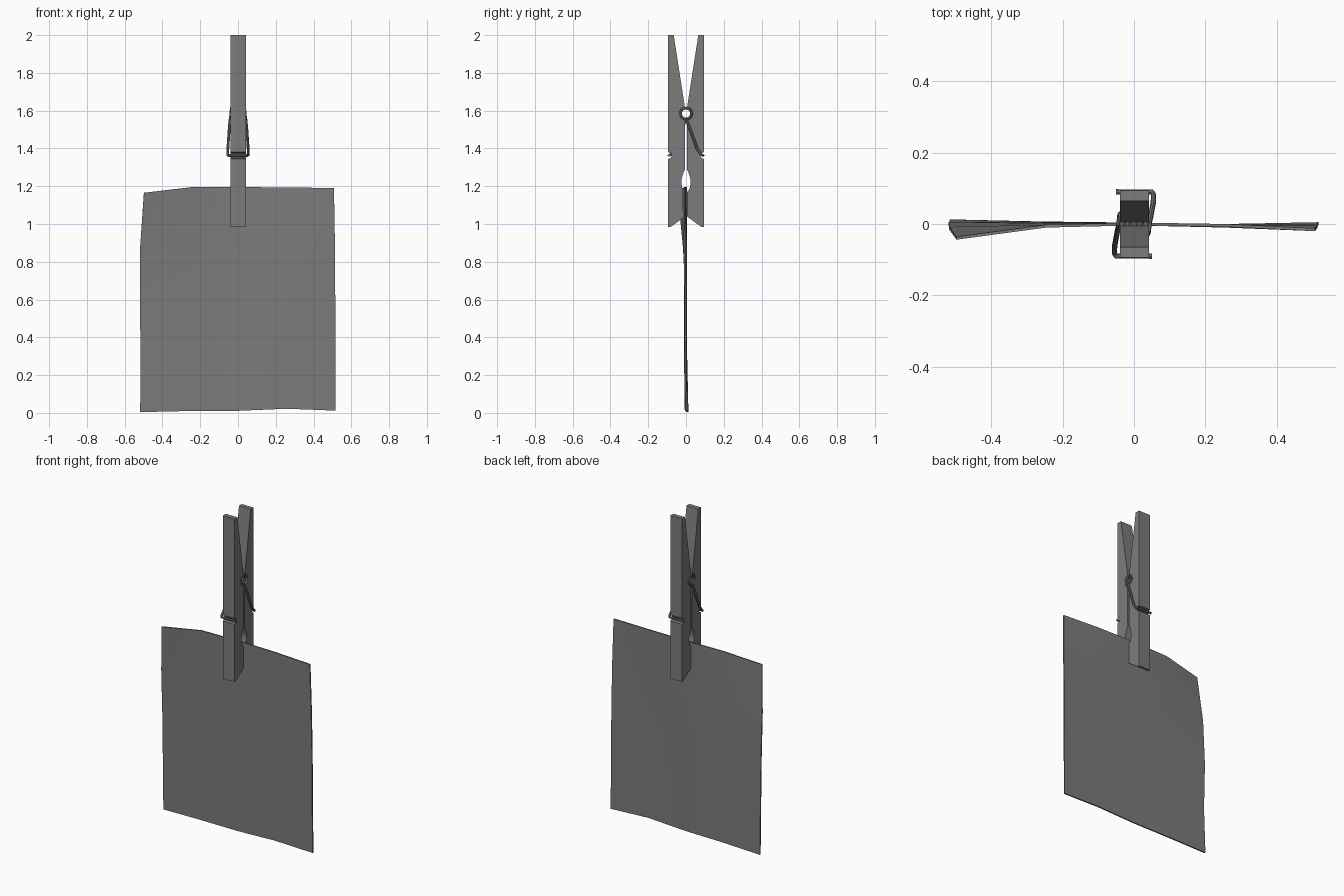
import bpy
import bmesh
from math import sin, cos, pi, radians
from mathutils import Vector

cube = bpy.data.objects.get("Cube")
if cube:
    bpy.data.objects.remove(cube, do_unlink=True)

grey = bpy.data.materials.new("grey")
grey.use_nodes = True
colour = (0.2, 0.2, 0.2, 1)
grey.diffuse_color = colour
grey.node_tree.nodes["Principled BSDF"].inputs["Base Color"].default_value = colour


def add_object(name, data):
    obj = bpy.data.objects.new(name, data)
    bpy.context.collection.objects.link(obj)
    data.materials.append(grey)
    return obj


def select(obj):
    bpy.ops.object.select_all(action='DESELECT')
    obj.select_set(True)
    bpy.context.view_layer.objects.active = obj


# Clothespin legs: one side profile, extruded across x and mirrored in y
COIL_Z = 1.585


def leg_profile():
    pts = [(0.094, 2.0), (0.065, 2.0)]
    # spring seat
    for i in range(9):
        a = radians(80 - 20 * i)
        pts.append((0.036 * cos(a), COIL_Z + 0.036 * sin(a)))
    # teardrop opening
    pts += [(0.005, 1.29), (0.016, 1.265), (0.024, 1.235), (0.025, 1.215),
            (0.02, 1.19), (0.012, 1.175), (0.005, 1.17)]
    # slanted jaw and outer notch
    pts += [(0.005, 1.04), (0.08, 0.985), (0.094, 0.985), (0.094, 1.345),
            (0.08, 1.35), (0.075, 1.362), (0.08, 1.375), (0.094, 1.38)]
    return pts


def add_leg(name, side):
    bm = bmesh.new()
    face = bm.faces.new([bm.verts.new((-0.039, side * y, z)) for y, z in leg_profile()])
    ext = bmesh.ops.extrude_face_region(bm, geom=[face])
    moved = [v for v in ext["geom"] if isinstance(v, bmesh.types.BMVert)]
    bmesh.ops.translate(bm, vec=(0.081, 0, 0), verts=moved)
    bmesh.ops.recalc_face_normals(bm, faces=bm.faces)
    mesh = bpy.data.meshes.new(name)
    bm.to_mesh(mesh)
    bm.free()
    return add_object(name, mesh)


front_leg = add_leg("front_leg", -1)
back_leg = add_leg("back_leg", 1)

# Spring: coil with an arm at each end hooking into the notches
arm = [Vector(p) for p in [(-0.05, 0.09, 1.363), (0.05, 0.09, 1.363), (0.055, 0.082, 1.366),
                           (0.054, 0.06, 1.395), (0.047, 0.022, 1.5)]]
other_arm = [Vector((-p.x, -p.y, p.z)) for p in reversed(arm)]
turns, steps = 5, 16
coil = []
for i in range(turns * steps + 1):
    t = i / (turns * steps)
    a = -pi / 2 - 2 * pi * turns * t
    coil.append(Vector((0.042 - 0.084 * t, 0.029 * cos(a), COIL_Z + 0.029 * sin(a))))
path = arm + coil + other_arm

curve = bpy.data.curves.new("spring", 'CURVE')
curve.dimensions = '3D'
curve.bevel_depth = 0.0075
curve.bevel_resolution = 2
curve.use_fill_caps = True
spline = curve.splines.new('POLY')
spline.points.add(len(path) - 1)
for point, p in zip(spline.points, path):
    point.co = (*p, 1)
spring = add_object("spring", curve)
select(spring)
bpy.ops.object.convert(target='MESH')
spring = bpy.context.object

# Paper sheet: a gently warped grid, rows from bottom to top
bend = [(0.009, 0.003, 0, -0.004, 0.001),
        (0.0, 0.002, 0, -0.006, -0.002),
        (0.002, 0.0, 0, -0.006, -0.004),
        (-0.012, -0.002, 0, -0.006, -0.009),
        (-0.04, -0.006, 0, -0.004, -0.016)]
bottom = (0.004, 0.01, 0.011, 0.022, 0.012)
top = (1.165, 1.195, 1.195, 1.194, 1.19)
left_edge = (-0.518, -0.515, -0.52, -0.518, -0.498)
right_edge = (0.517, 0.515, 0.515, 0.513, 0.508)
bm = bmesh.new()
grid = []
for r in range(5):
    row = []
    for c in range(5):
        x = left_edge[r] + (right_edge[r] - left_edge[r]) * c / 4
        z = bottom[c] + (top[c] - bottom[c]) * r / 4
        row.append(bm.verts.new((x, bend[r][c], z)))
    grid.append(row)
for r in range(4):
    for c in range(4):
        bm.faces.new((grid[r][c], grid[r][c + 1], grid[r + 1][c + 1], grid[r + 1][c]))
mesh = bpy.data.meshes.new("paper_sheet")
bm.to_mesh(mesh)
bm.free()
sheet = add_object("paper_sheet", mesh)
thick = sheet.modifiers.new("thickness", 'SOLIDIFY')
thick.thickness = 0.008
thick.offset = 0
select(sheet)
bpy.ops.object.modifier_apply(modifier=thick.name)

# Smooth shading with sharp corners kept
for obj in (front_leg, back_leg, spring, sheet):
    select(obj)
    bpy.ops.object.shade_smooth_by_angle(angle=radians(30))
